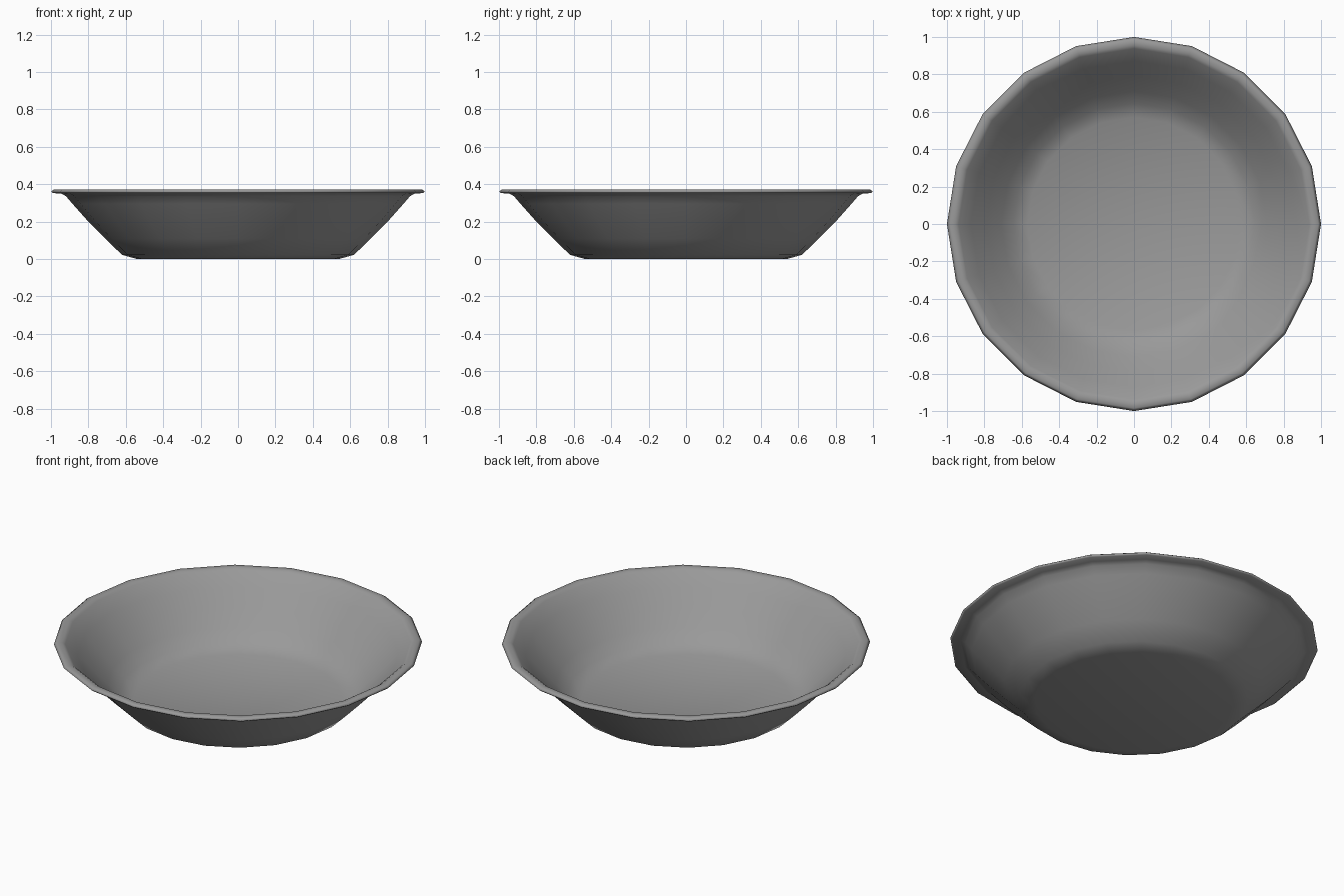
import bpy, bmesh, math

if "Cube" in bpy.data.objects:
    bpy.data.objects.remove(bpy.data.objects["Cube"])

SIDES = 20

# Closed bowl profile (radius, height): underside outwards, over the rim, down the inside
profile = [
    (0, 0), (0.54, 0), (0.62, 0.022), (0.71, 0.109), (0.805, 0.205),
    (0.885, 0.295), (0.92, 0.336), (0.945, 0.350), (0.99, 0.352), (1.0, 0.361),
    (0.985, 0.371), (0.955, 0.371), (0.938, 0.360), (0.872, 0.293), (0.79, 0.203),
    (0.71, 0.122), (0.645, 0.062), (0.57, 0.028), (0, 0.022),
]

bm = bmesh.new()
rings = []
for r, z in profile:
    if r == 0:
        rings.append([bm.verts.new((0, 0, z))] * SIDES)
    else:
        rings.append([bm.verts.new((r * math.cos(2 * math.pi * i / SIDES),
                                    r * math.sin(2 * math.pi * i / SIDES), z))
                      for i in range(SIDES)])

# Skin between neighbouring rings (triangles at the two centres)
for a, b in zip(rings, rings[1:]):
    for i in range(SIDES):
        j = (i + 1) % SIDES
        corners = list(dict.fromkeys([a[i], b[i], b[j], a[j]]))
        bm.faces.new(corners).smooth = True
bmesh.ops.recalc_face_normals(bm, faces=bm.faces)

mesh = bpy.data.meshes.new("bowl")
bm.to_mesh(mesh)
bm.free()
bowl = bpy.data.objects.new("bowl", mesh)
bpy.context.collection.objects.link(bowl)

# Dark grey finish
grey = bpy.data.materials.new("dark_grey")
grey.diffuse_color = (0.32, 0.32, 0.32, 1)
grey.use_nodes = True
grey.node_tree.nodes["Principled BSDF"].inputs["Base Color"].default_value = grey.diffuse_color
mesh.materials.append(grey)
